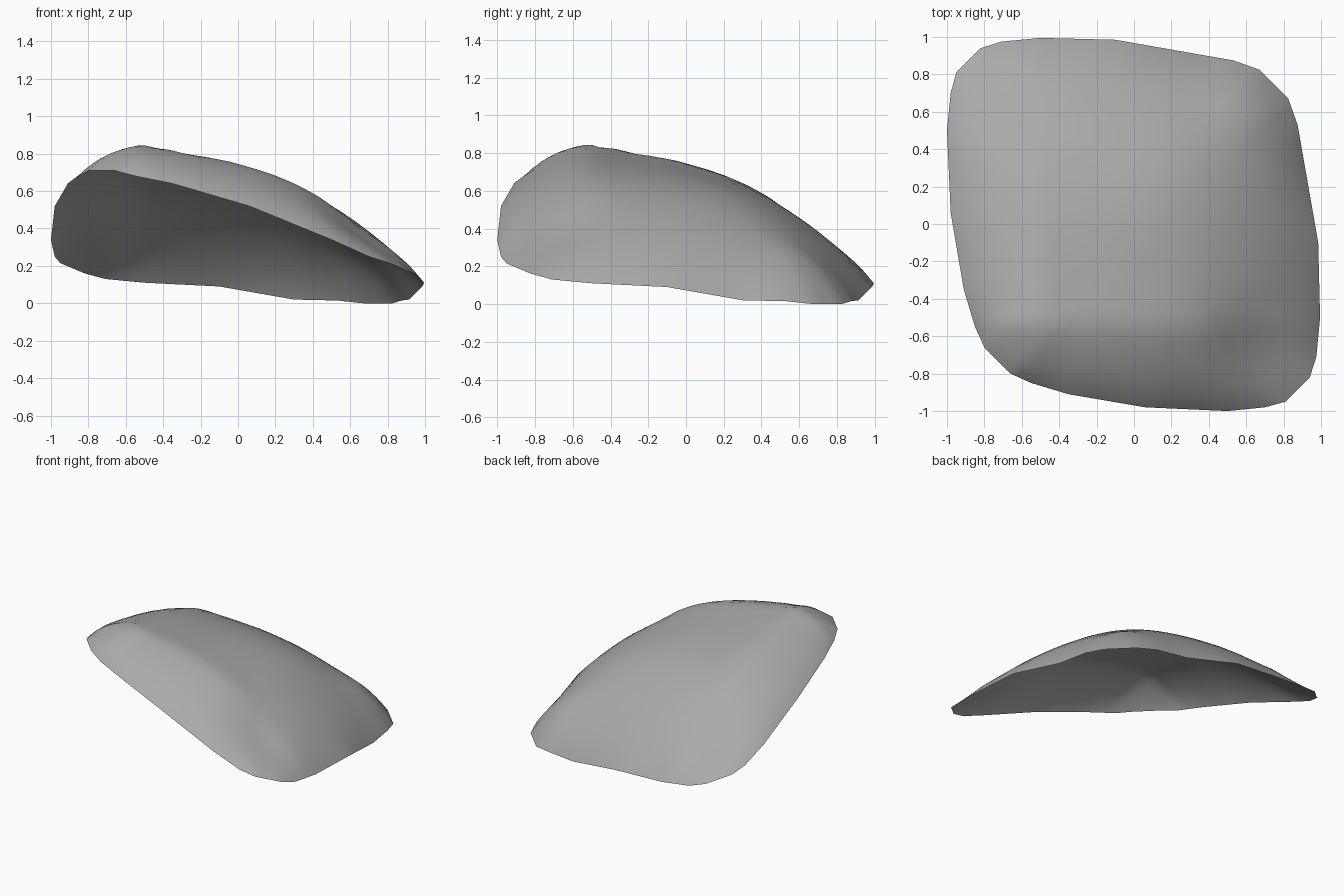
import bpy
import bmesh
import math
from mathutils import Vector

cube = bpy.data.objects.get("Cube")
if cube:
    bpy.data.objects.remove(cube)

# Half of the open rim, from the high corner to the low one
HALF_RIM = [
    (-0.80, -0.66, 0.71), (-0.85, -0.55, 0.68), (-0.91, -0.35, 0.64),
    (-0.98, 0.06, 0.52), (-1.0, 0.5, 0.34), (-0.98, 0.7, 0.25),
    (-0.95, 0.81, 0.215), (-0.82, 0.94, 0.16), (-0.71, 0.975, 0.13),
    (-0.5, 0.995, 0.11), (-0.1, 0.985, 0.09), (0.3, 0.915, 0.02),
    (0.53, 0.875, 0.015), (0.67, 0.825, 0.0),
]
RINGS = 16
STEPS = 3


def drop(a):
    """Fall of the surface away from the ridge along one axis."""
    u = a + 0.53
    if u > 0:
        return 0.18 * u + 0.1 * u ** 3.5
    return -0.2 * u + 0.5 * u * u


def bump(x, y, cx, cy, size):
    return math.exp(-((x - cx) ** 2 + (y - cy) ** 2) / size ** 2)


def height(x, y):
    gx, gy = drop(x), drop(y)
    z = 0.85 - gx - gy + 0.42 * gx * gy
    # Side corners sink a little, the crown and the low corner swell
    z -= 0.065 * (bump(x, y, 0.66, -0.64, 0.25) + bump(x, y, -0.64, 0.66, 0.25))
    z += 0.05 * bump(x, y, 0.25, 0.25, 0.5)
    z += 0.05 * bump(x, y, 0.64, 0.64, 0.2)
    return z


# Full rim: the half mirrored across the diagonal, then split finer
half = [Vector(p) for p in HALF_RIM]
corners = half + [Vector((p.y, p.x, p.z)) for p in reversed(half)]
rim = []
for i, p in enumerate(corners):
    q = corners[(i + 1) % len(corners)]
    rim += [p.lerp(q, s / STEPS) for s in range(STEPS)]

# Domed shell: concentric rings from the crown out to the rim
bm = bmesh.new()
crown = bm.verts.new((0, 0, height(0, 0)))
rings = []
for r in range(1, RINGS + 1):
    k = math.sin(r / RINGS * math.pi / 2)
    ring = []
    for p in rim:
        x, y = p.x * k, p.y * k
        settle = k ** 10 * (p.z - height(p.x, p.y))
        ring.append(bm.verts.new((x, y, height(x, y) + settle)))
    rings.append(ring)

count = len(rim)
for i in range(count):
    j = (i + 1) % count
    bm.faces.new((crown, rings[0][i], rings[0][j]))
    for inner, outer in zip(rings, rings[1:]):
        bm.faces.new((inner[i], outer[i], outer[j], inner[j]))

# Turn the outer skin upward
bm.normal_update()
if sum(f.normal.z for f in bm.faces) < 0:
    bmesh.ops.reverse_faces(bm, faces=bm.faces[:])

mesh = bpy.data.meshes.new("curved_shell")
bm.to_mesh(mesh)
bm.free()
shell = bpy.data.objects.new("curved_shell", mesh)
bpy.context.scene.collection.objects.link(shell)

# Plain grey
grey = bpy.data.materials.new("mid_grey")
grey.use_nodes = True
colour = (0.4, 0.4, 0.4, 1)
grey.diffuse_color = colour
grey.node_tree.nodes["Principled BSDF"].inputs["Base Color"].default_value = colour
mesh.materials.append(grey)

mesh.polygons.foreach_set("use_smooth", [True] * len(mesh.polygons))
